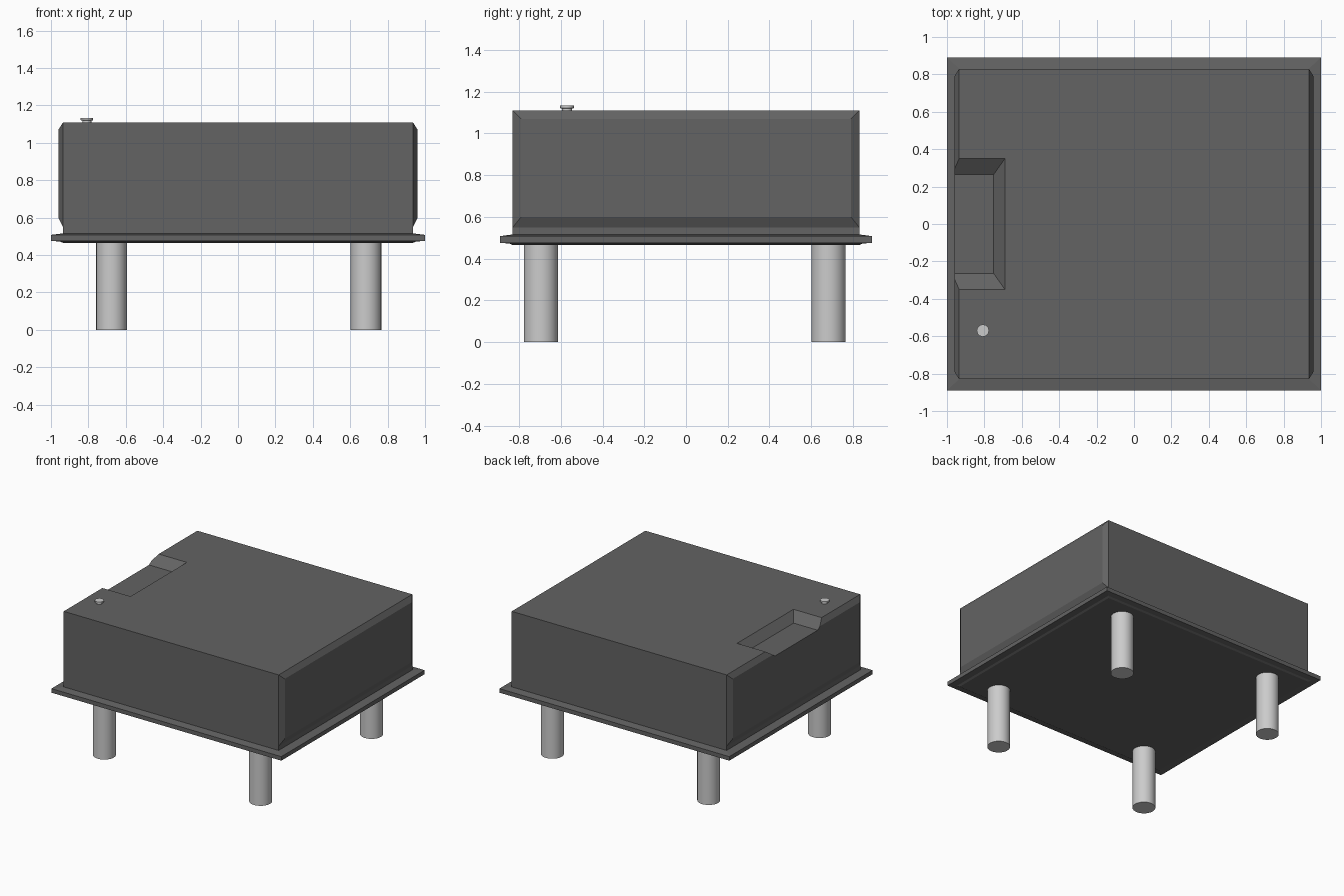
import bpy, bmesh, math

cube = bpy.data.objects.get("Cube")
if cube:
    bpy.data.objects.remove(cube, do_unlink=True)


def material(name, value):
    m = bpy.data.materials.new(name)
    m.use_nodes = True
    col = (value, value, value, 1)
    m.diffuse_color = col
    m.node_tree.nodes["Principled BSDF"].inputs["Base Color"].default_value = col
    return m


charcoal = material("charcoal", 0.125)
metal = material("light metal", 0.6)


def finish(bm, name, mat, angle=None):
    """Turn a bmesh into an object, smooth below the given angle."""
    bmesh.ops.recalc_face_normals(bm, faces=bm.faces)
    mesh = bpy.data.meshes.new(name)
    bm.to_mesh(mesh)
    bm.free()
    ob = bpy.data.objects.new(name, mesh)
    bpy.context.collection.objects.link(ob)
    mesh.materials.append(mat)
    if angle:
        activate(ob)
        bpy.ops.object.shade_smooth_by_angle(angle=math.radians(angle))
    return ob


def activate(ob):
    bpy.ops.object.select_all(action='DESELECT')
    ob.select_set(True)
    bpy.context.view_layer.objects.active = ob


def loft(bm, rings):
    """Join equal rings of points into a closed solid."""
    loops = [[bm.verts.new(p) for p in ring] for ring in rings]
    n = len(loops[0])
    for a, b in zip(loops, loops[1:]):
        for i in range(n):
            j = (i + 1) % n
            bm.faces.new((a[i], a[j], b[j], b[i]))
    bm.faces.new(loops[0][::-1])
    bm.faces.new(loops[-1])
    return bm


def rect(x0, x1, y0, y1, z):
    return [(x0, y0, z), (x1, y0, z), (x1, y1, z), (x0, y1, z)]


def circle(x, y, r, z, n):
    return [(x + r * math.cos(2 * math.pi * i / n),
             y + r * math.sin(2 * math.pi * i / n), z) for i in range(n)]


def side(x, y, z0, z1):
    return [(x, -y, z0), (x, y, z0), (x, y, z1), (x, -y, z1)]


# Package body: cross-sections along x, with a raised panel on each end
low, high = 0.55, 1.11
body_bm = loft(bmesh.new(), [
    side(-0.96, 0.79, 0.60, 1.07),
    side(-0.935, 0.83, low, high),
    side(0.935, 0.83, low, high),
    side(0.96, 0.79, 0.60, 1.07)])
body = finish(body_bm, "package_body", charcoal)

# Sloped recess in the top, open at the -x end
floor_z, run = 1.05, 2.0
cutter = finish(loft(bmesh.new(), [
    rect(-1.2, -0.75, -0.265, 0.265, floor_z),
    rect(-1.2, -0.69, -0.35, 0.35, high),
    rect(-1.2, -0.63, -0.435, 0.435, high + 0.06)]), "recess_cutter", charcoal)
cutter.hide_render = True
cut = body.modifiers.new("recess", 'BOOLEAN')
cut.operation = 'DIFFERENCE'
cut.solver = 'EXACT'
cut.object = cutter
activate(body)
bpy.ops.object.modifier_apply(modifier=cut.name)
bpy.data.objects.remove(cutter, do_unlink=True)

# Lower skirt joining body and flange
finish(loft(bmesh.new(), [rect(-0.935, 0.935, -0.83, 0.83, z)
                          for z in (0.50, low)]), "body_skirt", charcoal)

# Base flange with slightly tapered faces
flange = [(0.935, 0.83, 0.465), (0.95, 0.845, 0.472), (1.0, 0.89, 0.476),
          (1.0, 0.89, 0.508), (0.935, 0.83, 0.516)]
finish(loft(bmesh.new(), [rect(-x, x, -y, y, z) for x, y, z in flange]),
       "base_flange", charcoal)

# Four round pins
for fb, y in (("front", -0.695), ("back", 0.683)):
    for lr, x in (("right", -0.676), ("left", 0.684)):
        finish(loft(bmesh.new(), [circle(x, y, 0.082, z, 32) for z in (0, 0.48)]),
               f"{fb}_{lr}_pin", metal, 40)

# Small capped stud on top
stud = [(0.024, 1.10), (0.024, 1.119), (0.033, 1.121), (0.033, 1.133)]
finish(loft(bmesh.new(), [circle(-0.808, -0.57, r, z, 12) for r, z in stud]),
       "top_stud", metal, 40)
